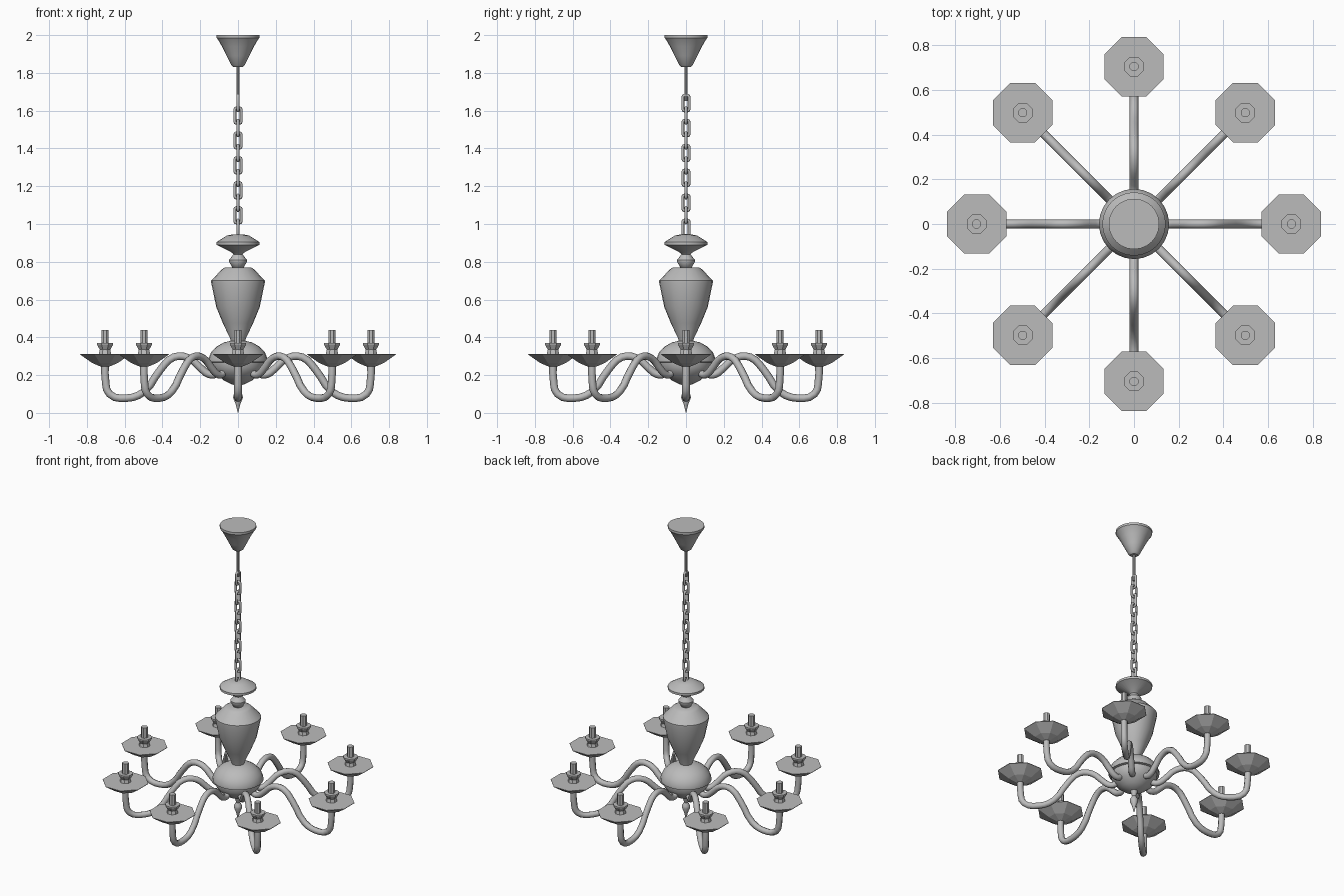
import bpy
import math
from math import pi, sin, cos

cube = bpy.data.objects.get("Cube")
if cube:
    bpy.data.objects.remove(cube, do_unlink=True)

metal = bpy.data.materials.new("grey_metal")
metal.use_nodes = True
GREY = (0.5, 0.5, 0.5, 1)
metal.diffuse_color = GREY
metal.node_tree.nodes["Principled BSDF"].inputs["Base Color"].default_value = GREY


def finish(obj, angle):
    """Give the object its colour and shading."""
    obj.data.materials.clear()
    obj.data.materials.append(metal)
    bpy.ops.object.select_all(action="DESELECT")
    obj.select_set(True)
    bpy.context.view_layer.objects.active = obj
    if angle:
        bpy.ops.object.shade_smooth_by_angle(angle=math.radians(angle))
    return obj


def lathe(name, profile, sides, angle=35, turn=0.0):
    """Turn a (radius, height) profile, listed bottom to top, about z."""
    verts, faces = [], []
    for r, z in profile:
        for i in range(sides):
            a = turn + 2 * pi * i / sides
            verts.append((r * cos(a), r * sin(a), z))
    for k in range(len(profile) - 1):
        for i in range(sides):
            j = (i + 1) % sides
            a, b = k * sides, (k + 1) * sides
            faces.append((a + i, a + j, b + j, b + i))
    faces.append(tuple(reversed(range(sides))))
    faces.append(tuple(range(len(verts) - sides, len(verts))))
    mesh = bpy.data.meshes.new(name)
    mesh.from_pydata(verts, [], faces)
    obj = bpy.data.objects.new(name, mesh)
    bpy.context.collection.objects.link(obj)
    return finish(obj, angle)


def tube(name, path, radius, cyclic=False, smooth=False, angle=50):
    """Sweep an eight-sided tube along (x, z) points and make it a mesh."""
    curve = bpy.data.curves.new(name, "CURVE")
    curve.dimensions = "3D"
    curve.bevel_depth = radius
    curve.bevel_resolution = 2
    curve.use_fill_caps = True
    if smooth:
        spline = curve.splines.new("BEZIER")
        spline.resolution_u = 3
        spline.bezier_points.add(len(path) - 1)
        for p, (x, z) in zip(spline.bezier_points, path):
            p.co = (x, 0, z)
            p.handle_left_type = p.handle_right_type = "AUTO"
    else:
        spline = curve.splines.new("POLY")
        spline.points.add(len(path) - 1)
        for p, (x, z) in zip(spline.points, path):
            p.co = (x, 0, z, 1)
    spline.use_cyclic_u = cyclic
    obj = bpy.data.objects.new(name, curve)
    bpy.context.collection.objects.link(obj)
    bpy.ops.object.select_all(action="DESELECT")
    obj.select_set(True)
    bpy.context.view_layer.objects.active = obj
    bpy.ops.object.convert(target="MESH")
    return finish(bpy.context.object, angle)


def copy(obj, name):
    new = bpy.data.objects.new(name, obj.data)
    bpy.context.collection.objects.link(new)
    return new


# Ceiling canopy and rod
lathe("ceiling_canopy", [(0.022, 1.83), (0.035, 1.84), (0.06, 1.89), (0.085, 1.94),
                         (0.105, 1.975), (0.113, 1.985), (0.113, 2.0)], 24)
lathe("hanging_rod", [(0.008, 1.65), (0.008, 1.84)], 8)

# Chain of links that alternate by a quarter turn
half_w, half_l, bend = 0.017, 0.041, 0.010
corners = [(half_w - bend, half_l - bend, 0), (bend - half_w, half_l - bend, 1),
           (bend - half_w, bend - half_l, 2), (half_w - bend, bend - half_l, 3)]
link_path = [(x + bend * cos((q + t / 2) * pi / 2), z + bend * sin((q + t / 2) * pi / 2))
             for x, z, q in corners for t in range(3)]
link = tube("chain_link_1", link_path, 0.008, cyclic=True)
for n in range(11):
    part = link if n == 0 else copy(link, f"chain_link_{n + 1}")
    part.location.z = 0.98 + n * 0.066
    part.rotation_euler.z = pi / 2 if n % 2 == 0 else 0

# Central column
lathe("upper_disc", [(0.02, 0.835), (0.035, 0.85), (0.113, 0.89), (0.113, 0.905),
                     (0.06, 0.938), (0.03, 0.945)], 24)
lathe("neck_bead", [(0.02, 0.765), (0.03, 0.77), (0.047, 0.80), (0.047, 0.81),
                    (0.02, 0.845)], 16)
lathe("vase", [(0.035, 0.36), (0.04, 0.39), (0.08, 0.475), (0.115, 0.56),
               (0.142, 0.69), (0.142, 0.70), (0.085, 0.76), (0.07, 0.77)], 24)
lathe("dome", [(0.135, 0.265), (0.157, 0.27), (0.157, 0.285), (0.143, 0.32),
               (0.115, 0.35), (0.075, 0.373), (0.035, 0.382)], 24)
lathe("lower_bowl", [(0.03, 0.15), (0.075, 0.172), (0.115, 0.205), (0.14, 0.24),
                     (0.142, 0.268)], 24)
lathe("finial", [(0.001, 0.0), (0.012, 0.045), (0.026, 0.08), (0.024, 0.095),
                 (0.012, 0.115), (0.025, 0.155)], 12)

# Eight arms, each with a drip plate, cup and candle
arm = tube("arm_1", [(0.105, 0.235), (0.12, 0.205), (0.155, 0.205), (0.195, 0.235),
                     (0.26, 0.29), (0.34, 0.295), (0.41, 0.23), (0.50, 0.11),
                     (0.59, 0.078), (0.68, 0.10), (0.702, 0.18), (0.704, 0.26)],
           0.02, smooth=True)
turn = pi / 8
plate = lathe("drip_plate_1", [(0.025, 0.245), (0.075, 0.265), (0.144, 0.31),
                               (0.144, 0.313)], 8, 0, turn)
cup = lathe("candle_cup_1", [(0.036, 0.31), (0.03, 0.335), (0.047, 0.362),
                             (0.047, 0.37)], 8, 0, turn)
candle = lathe("candle_1", [(0.021, 0.365), (0.021, 0.44)], 8, 0, turn)

for n in range(8):
    angle = n * pi / 4
    for obj, name, reach in ((arm, "arm", 0), (plate, "drip_plate", 0.704),
                             (cup, "candle_cup", 0.704), (candle, "candle", 0.704)):
        part = obj if n == 0 else copy(obj, f"{name}_{n + 1}")
        part.rotation_euler.z = angle
        part.location = (reach * cos(angle), reach * sin(angle), 0)
